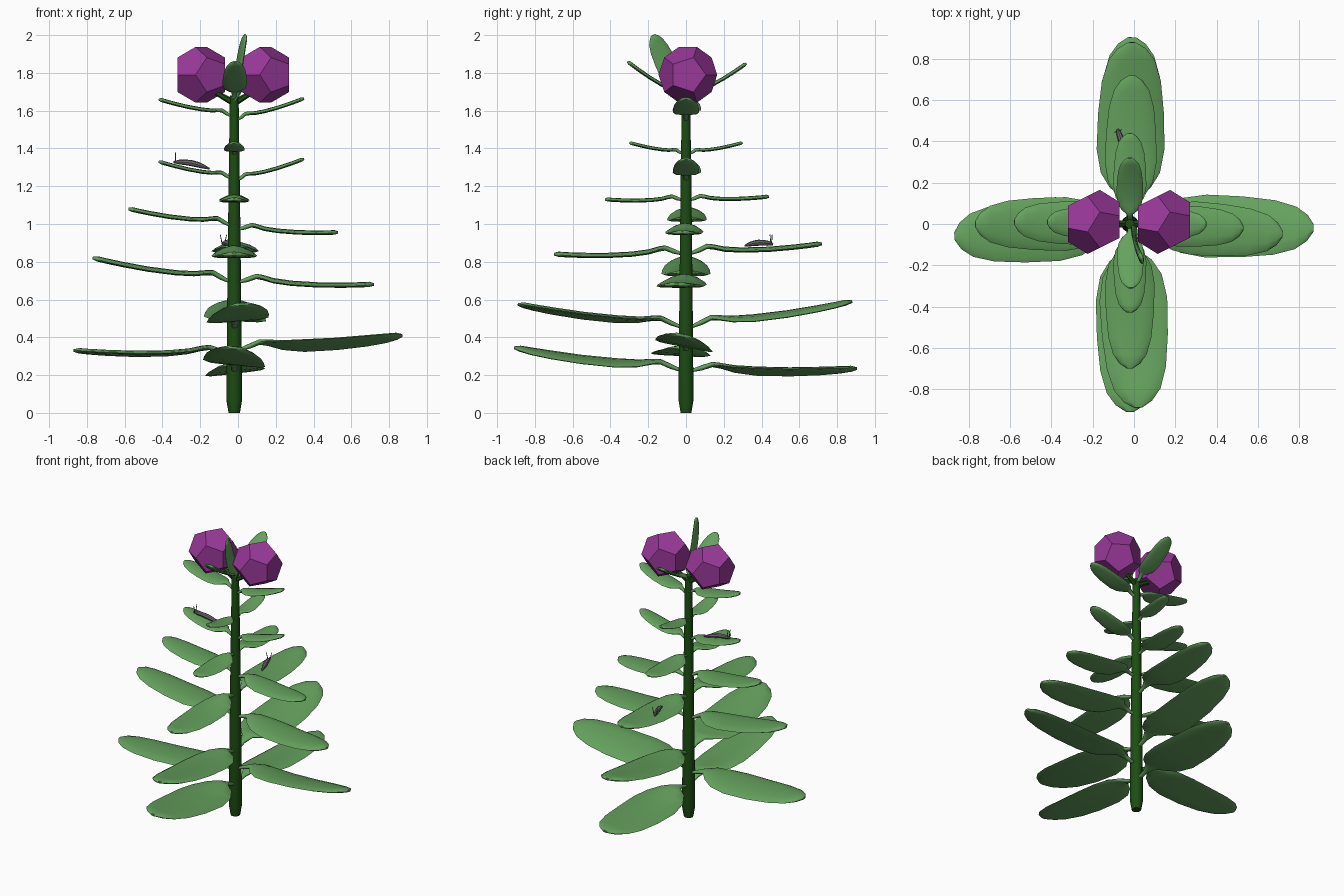
import bpy, bmesh, math
from mathutils import Vector, Matrix

if "Cube" in bpy.data.objects:
    bpy.data.objects.remove(bpy.data.objects["Cube"])


def material(name, col):
    m = bpy.data.materials.new(name)
    m.diffuse_color = (*col, 1)
    m.use_nodes = True
    m.node_tree.nodes["Principled BSDF"].inputs["Base Color"].default_value = m.diffuse_color
    return m


LEAF = material("leaf_green", (0.13, 0.36, 0.11))
STEM = material("stem_green", (0.012, 0.075, 0.006))
BLOOM = material("bloom_purple", (0.32, 0.04, 0.32))
GREY = material("insect_grey", (0.16, 0.15, 0.15))


def loft(name, rings, mat, smooth=40):
    """Skin a list of equal-length point rings and cap both ends."""
    bm = bmesh.new()
    loops = [[bm.verts.new(p) for p in r] for r in rings]
    n = len(loops[0])
    for a, b in zip(loops, loops[1:]):
        for i in range(n):
            j = (i + 1) % n
            bm.faces.new((a[i], a[j], b[j], b[i]))
    bm.faces.new(loops[0][::-1])
    bm.faces.new(loops[-1])
    bmesh.ops.recalc_face_normals(bm, faces=bm.faces)
    return finish(name, bm, mat, smooth)


def finish(name, bm, mat, smooth=0):
    me = bpy.data.meshes.new(name)
    bm.to_mesh(me)
    bm.free()
    me.materials.append(mat)
    ob = bpy.data.objects.new(name, me)
    bpy.context.collection.objects.link(ob)
    if smooth:
        bpy.ops.object.select_all(action='DESELECT')
        ob.select_set(True)
        bpy.context.view_layer.objects.active = ob
        bpy.ops.object.shade_smooth_by_angle(angle=math.radians(smooth))
    return ob


def tube(name, pts, radii, mat, sides=8):
    pts = [Vector(p) for p in pts]
    rings = []
    for i, (p, r) in enumerate(zip(pts, radii)):
        d = (pts[min(i + 1, len(pts) - 1)] - pts[max(i - 1, 0)]).normalized()
        ref = Vector((0, 1, 0)) if abs(d.y) < 0.9 else Vector((1, 0, 0))
        u = d.cross(ref).normalized()
        v = d.cross(u)
        rings.append([p + r * (math.cos(a) * u + math.sin(a) * v)
                      for a in (2 * math.pi * k / sides for k in range(sides))])
    return loft(name, rings, mat)


# leaf outline: position along leaf, width factor, lift off the straight line
OUTLINE = [(0, .09, 0), (.08, .1, .018), (.14, .26, .034), (.19, .6, .028),
           (.27, .87, .012), (.4, 1, 0), (.6, .97, -.007), (.78, .87, -.006),
           (.9, .68, -.003), (.965, .42, 0), (1, .12, 0)]


def leaf(name, base, tip, width, roll=0.0, up=(0, 0, 1)):
    base, tip = Vector(base), Vector(tip)
    d = (tip - base).normalized()
    side = Vector(up).cross(d).normalized()
    n = d.cross(side)
    size = min(1, (tip - base).length / 0.7)
    rings = []
    for s, w, lift in OUTLINE:
        a = roll * min(1, s * 3)
        u = side * math.cos(a) + n * math.sin(a)
        v = n * math.cos(a) - side * math.sin(a)
        c = base.lerp(tip, s) + n * lift * size
        half = max(width * w / 2, 0.012)
        thick = (0.006 + 0.008 * size) * (0.5 if s in (0, 1) else 1)
        ring = []
        for k in range(12):
            t = 2 * math.pi * k / 12
            x = math.cos(t)
            ring.append(c + u * half * x + v * (thick * math.sin(t) - 0.05 * half * x * x))
        rings.append(ring)
    return loft(name, rings, LEAF, 60)


# main stem
CX = -0.02
tube("stem", [(CX, 0, 0), (CX, 0, .07), (CX, 0, .6), (CX, 0, 1.2), (CX, 0, 1.68)],
     [.03, .042, .037, .03, .023], STEM, 10)

# opposite leaf pairs: direction, base z, tip z, reach, width, roll, tip drift
LEAVES = [
    ("+x", .33, .41, .87, .31, -.2, -.02), ("-x", .31, .33, .87, .31, .05, -.06),
    ("+x", .69, .68, .72, .26, 0, -.05), ("-x", .69, .82, .77, .26, 0, 0),
    ("+x", .97, .955, .53, .20, 0, -.02), ("-x", .99, 1.08, .58, .21, 0, .01),
    ("+x", 1.23, 1.345, .35, .14, 0, 0), ("-x", 1.24, 1.33, .42, .15, 0, .01),
    ("+x", 1.55, 1.665, .35, .14, 0, 0), ("-x", 1.57, 1.66, .42, .15, 0, .01),
    ("+y", .22, .235, .905, .32, -.12, -.01), ("-y", .22, .345, .91, .33, -.12, -.02),
    ("+y", .45, .59, .88, .33, .08, -.01), ("-y", .45, .575, .89, .33, .08, .02),
    ("+y", .84, .895, .72, .25, 0, -.01), ("-y", .84, .84, .70, .24, 0, -.02),
    ("+y", 1.125, 1.145, .44, .16, 0, -.02), ("-y", 1.125, 1.13, .43, .16, 0, -.02),
    ("+y", 1.37, 1.43, .30, .11, 0, -.02), ("-y", 1.37, 1.43, .30, .11, 0, -.02),
    ("+y", 1.66, 1.85, .32, .13, 0, -.02), ("-y", 1.66, 1.86, .31, .13, 0, -.015),
]
for i, (d, z0, z1, reach, w, roll, drift) in enumerate(LEAVES):
    s = 1 if d[0] == "+" else -1
    if d[1] == "x":
        base, tip = (CX + s * .015, 0, z0), (s * reach, drift, z1)
    else:
        base, tip = (CX, s * .015, z0), (drift, s * reach, z1)
    leaf(f"leaf_{i + 1}", base, tip, w, roll)

# upright top leaf, turned on edge
leaf("top_leaf", (-.02, -.01, 1.65), (.04, -.175, 2.0), .12, 0, (1, .25, 0))


# dodecahedral blooms on short stalks
def bloom(name, centre, r, turn):
    g = (1 + 5 ** .5) / 2
    pts = [Vector((x, y, z)) for x in (-1, 1) for y in (-1, 1) for z in (-1, 1)]
    for a in (-1 / g, 1 / g):
        for b in (-g, g):
            pts += [Vector((0, a, b)), Vector((a, b, 0)), Vector((b, 0, a))]
    # lay a face normal along x with a corner pointing up
    q = Vector((g, 1, 0)).normalized().rotation_difference(Vector((1, 0, 0))).to_matrix()
    if (q @ Vector((g, 0, 1))).x < .7:
        q = Vector((1, 0, g)).normalized().rotation_difference(Vector((1, 0, 0))).to_matrix()
    m = Matrix.Rotation(turn, 3, 'X') @ q
    bm = bmesh.new()
    for p in pts:
        bm.verts.new(Vector(centre) + m @ p * (r / 3 ** .5))
    bmesh.ops.convex_hull(bm, input=bm.verts)
    bmesh.ops.dissolve_limit(bm, angle_limit=.05, verts=bm.verts, edges=bm.edges)
    bmesh.ops.recalc_face_normals(bm, faces=bm.faces)
    finish(name, bm, BLOOM)


for side, x in (("left", -.195), ("right", .145)):
    bloom(side + "_bloom", (x, .01, 1.79), .158, 0)
    tube(side + "_bloom_stalk", [(CX, 0, 1.64), ((x + CX) / 2, .005, 1.69), (x, .01, 1.77)],
         [.018, .014, .012], STEM, 6)


# caterpillars with feelers standing on leaves
def caterpillar(name, tail, head):
    tail, head = Vector(tail), Vector(head)
    rad = [.004, .011, .015, .016, .015, .013, .006]
    pts = [tail.lerp(head, i / 6) + Vector((0, 0, .012 * math.sin(math.pi * i / 6)))
           for i in range(7)]
    tube(name, pts, rad, GREY)
    d = (head - tail).normalized()
    side = d.cross(Vector((0, 0, 1)))
    for s in (-1, 1):
        root = head - d * .01 + side * s * .007
        tube(name + "_feeler", [root, root + Vector((0, 0, .03)) + side * s * .006,
             root + Vector((0, 0, .052)) + side * s * .011], [.003, .0025, .002], GREY, 5)


caterpillar("upper_caterpillar", (-.15, .01, 1.292), (-.34, .0, 1.328))
caterpillar("lower_caterpillar", (-.03, .31, .885), (-.08, .46, .893))
